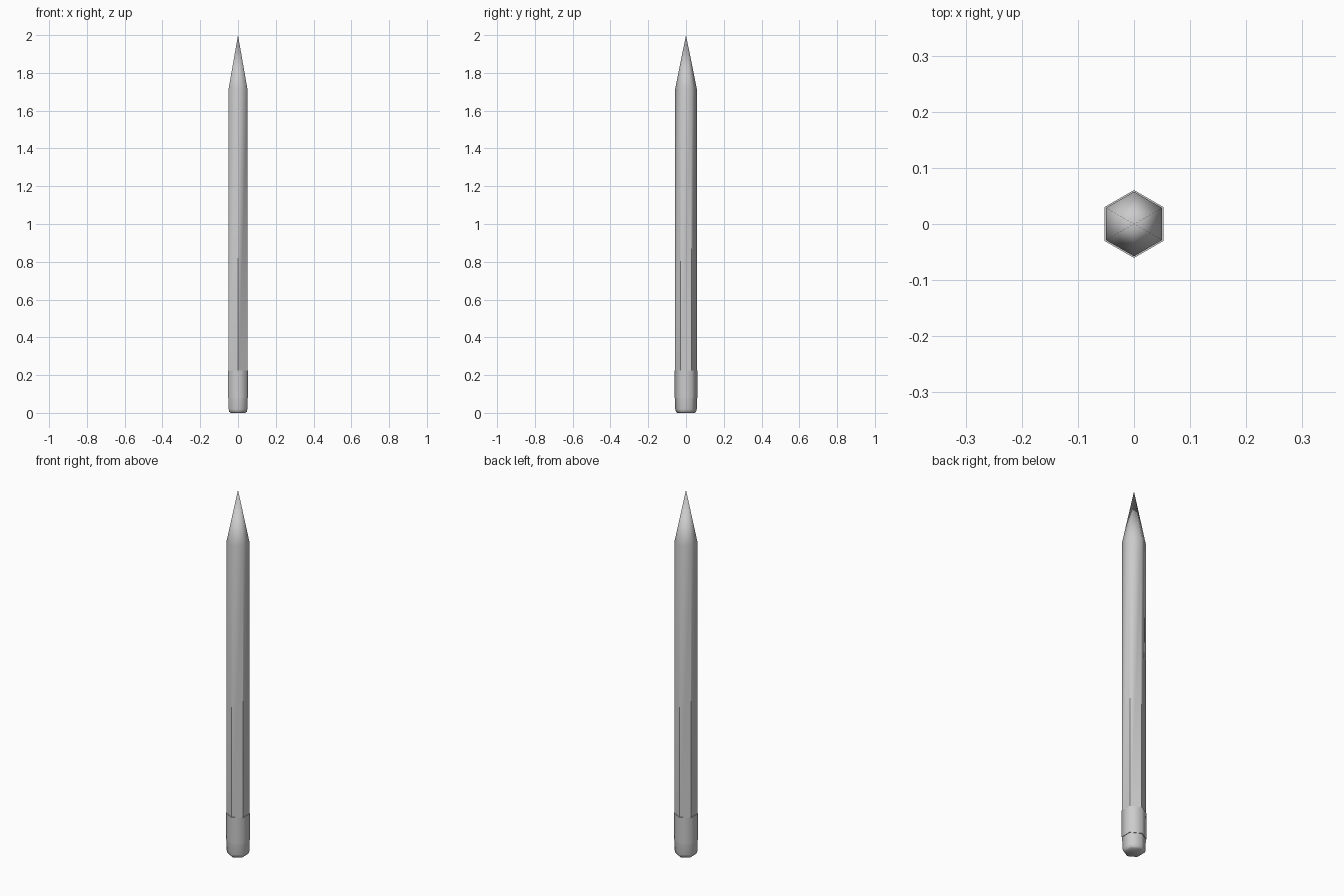
import bpy, bmesh, math

if "Cube" in bpy.data.objects:
    bpy.data.objects.remove(bpy.data.objects["Cube"])


def hex_loft(name, rings, angle, apex=None):
    """Loft hexagonal rings given as (radius, z); optional pointed top."""
    bm = bmesh.new()
    loops = []
    for r, z in rings:
        loops.append([bm.verts.new((r * math.cos(math.pi / 2 + i * math.pi / 3),
                                    r * math.sin(math.pi / 2 + i * math.pi / 3), z))
                      for i in range(6)])
    for a, b in zip(loops, loops[1:]):
        for i in range(6):
            j = (i + 1) % 6
            bm.faces.new((a[i], a[j], b[j], b[i]))
    bm.faces.new(loops[0][::-1])
    top = loops[-1]
    if apex is None:
        bm.faces.new(top)
    else:
        tip = bm.verts.new((0, 0, apex))
        for i in range(6):
            bm.faces.new((top[i], top[(i + 1) % 6], tip))
    bm.normal_update()
    mesh = bpy.data.meshes.new(name)
    bm.to_mesh(mesh)
    bm.free()
    obj = bpy.data.objects.new(name, mesh)
    bpy.context.collection.objects.link(obj)
    bpy.ops.object.select_all(action='DESELECT')
    obj.select_set(True)
    bpy.context.view_layer.objects.active = obj
    bpy.ops.object.shade_smooth_by_angle(angle=math.radians(angle))
    return obj


# Hexagonal shaft: crisp long edges that soften into the sharpened point
hex_loft("pencil_body", [(0.0575, 0.1), (0.0575, 1.715)], 59.5, apex=2.0)

# Sleeve joining shaft and eraser
hex_loft("ferrule", [(0.0605, 0.08), (0.0605, 0.225)], 61)

# Eraser with rounded lower rim
hex_loft("eraser", [(0.046, 0.0), (0.0535, 0.006), (0.057, 0.02), (0.0575, 0.1)], 61)
